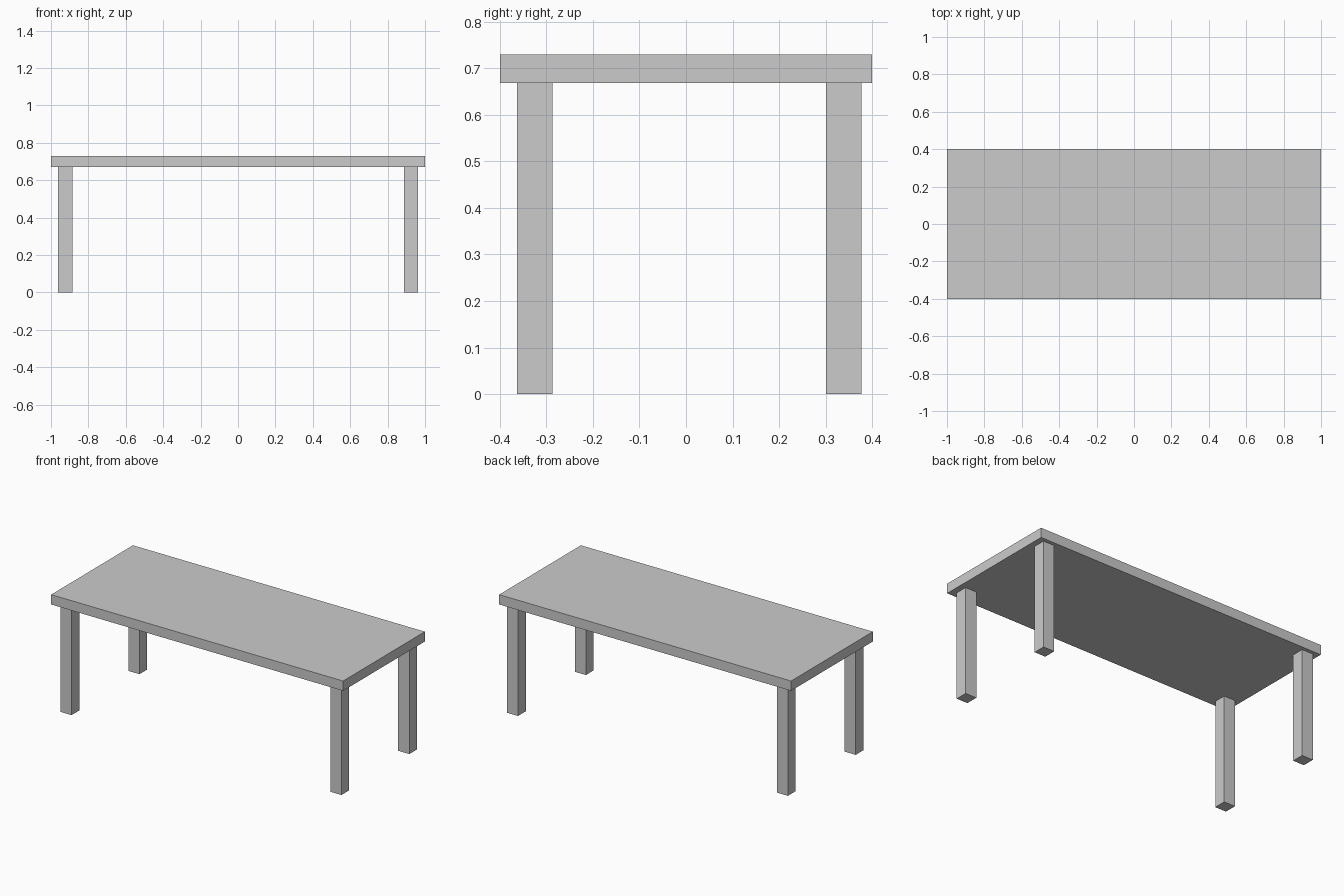
import bpy

if "Cube" in bpy.data.objects:
    bpy.data.objects.remove(bpy.data.objects["Cube"])


def box(name, x, y, z):
    """Axis-aligned box from (min, max) ranges."""
    bpy.ops.mesh.primitive_cube_add(size=1, location=[(a + b) / 2 for a, b in (x, y, z)])
    obj = bpy.context.object
    obj.name = name
    obj.scale = [b - a for a, b in (x, y, z)]
    bpy.ops.object.transform_apply(location=False, rotation=False, scale=True)
    return obj


UNDERSIDE, TOP = 0.669, 0.73

# Table top
box("table_top", (-1, 1), (-0.4, 0.4), (UNDERSIDE, TOP))

# Four square legs, the front pair set slightly further in than the back pair
columns = {"left": (-0.962, -0.886), "right": (0.887, 0.963)}
rows = {"front": (-0.363, -0.287), "back": (0.301, 0.377)}
for side, x in columns.items():
    for end, y in rows.items():
        box(f"{end}_{side}_leg", x, y, (0, UNDERSIDE))
